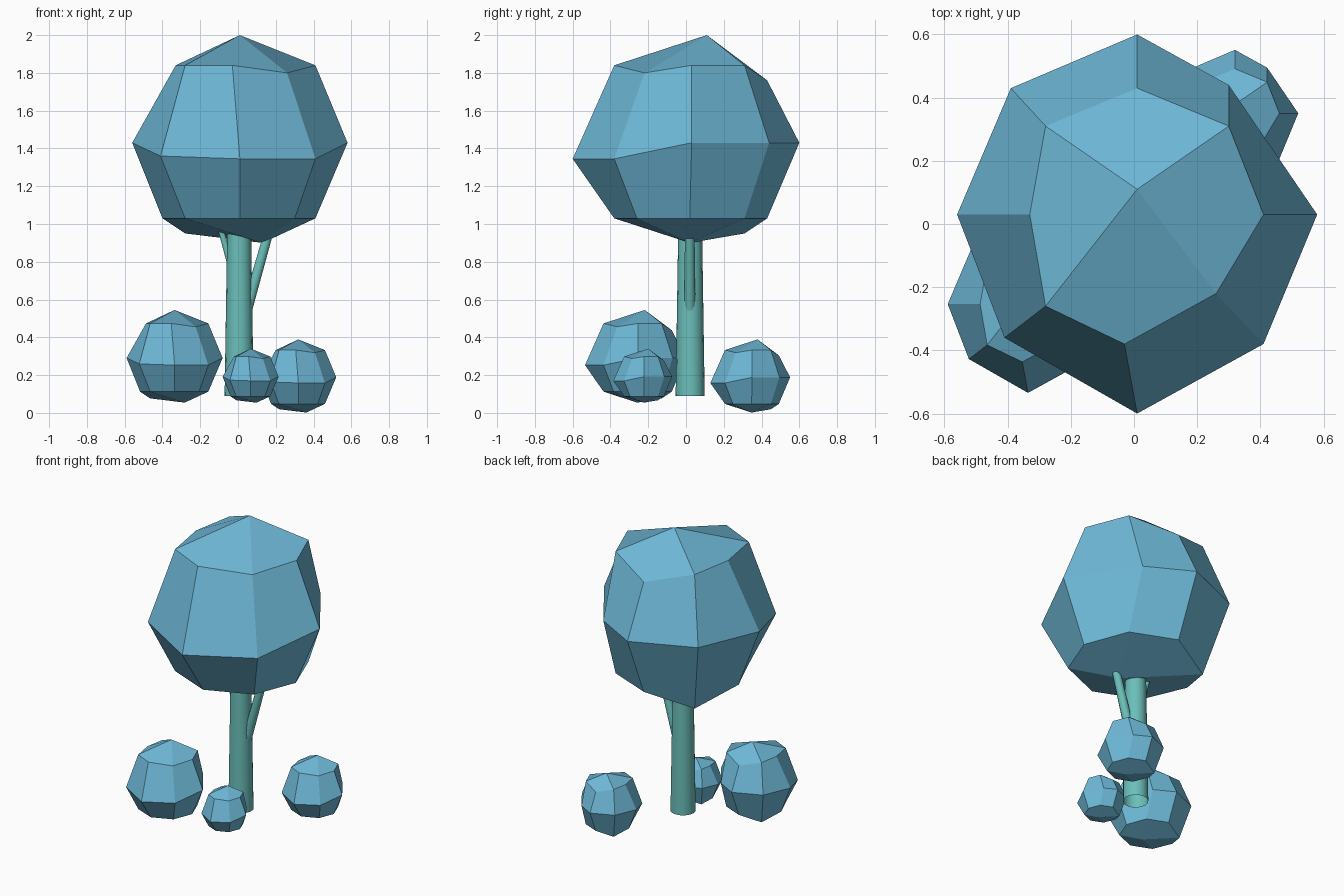
import bpy, bmesh, math
from mathutils import Vector

if "Cube" in bpy.data.objects:
    bpy.data.objects.remove(bpy.data.objects["Cube"])


def material(name, rgb):
    m = bpy.data.materials.new(name)
    m.diffuse_color = (*rgb, 1)
    m.use_nodes = True
    m.node_tree.nodes["Principled BSDF"].inputs["Base Color"].default_value = m.diffuse_color
    return m


leaf_blue = material("leaf_blue", (0.156, 0.48, 0.68))
bark_teal = material("bark_teal", (0.147, 0.52, 0.49))

# Foliage lump: pole points and three rings of eight, counter-clockwise from +x
TOP, BOTTOM = (0.01, 0.11, 2.0), (0.13, 0.02, 0.90)
UPPER = [(0.41, 0.03, 1.84), (0.30, 0.31, 1.84), (0.01, 0.43, 1.76), (-0.28, 0.31, 1.84),
         (-0.33, 0.03, 1.84), (-0.28, -0.26, 1.84), (-0.03, -0.38, 1.84), (0.26, -0.22, 1.80)]
MIDDLE = [(0.58, 0.03, 1.43), (0.30, 0.44, 1.43), (0.01, 0.60, 1.43), (-0.39, 0.43, 1.43),
          (-0.56, 0.03, 1.43), (-0.41, -0.36, 1.36), (0.01, -0.60, 1.345), (0.41, -0.38, 1.345)]
LOWER = [(0.41, 0.02, 1.03), (0.30, 0.31, 1.03), (0.01, 0.43, 1.03), (-0.28, 0.31, 0.95),
         (-0.40, 0.02, 1.03), (-0.28, -0.26, 1.03), (0.01, -0.38, 1.03), (0.30, -0.26, 1.03)]


def finish(bm, name, mat):
    bmesh.ops.recalc_face_normals(bm, faces=bm.faces[:])
    me = bpy.data.meshes.new(name)
    bm.to_mesh(me)
    bm.free()
    me.materials.append(mat)
    ob = bpy.data.objects.new(name, me)
    bpy.context.collection.objects.link(ob)
    return ob


def foliage(name, s=1.0, offset=(0, 0, 0)):
    bm = bmesh.new()
    put = lambda p: bm.verts.new(Vector(p) * s + Vector(offset))
    top, bottom = put(TOP), put(BOTTOM)
    rings = [[put(p) for p in r] for r in (UPPER, MIDDLE, LOWER)]
    for a, b in zip(rings, rings[1:]):
        for i in range(8):
            j = (i + 1) % 8
            bm.faces.new((a[i], b[i], b[j], a[j]))
    for pole, r in ((top, rings[0]), (bottom, rings[2])):
        for i in range(1, 8, 2):
            bm.faces.new((pole, r[i], r[(i + 1) % 8], r[(i + 2) % 8]))
    return finish(bm, name, leaf_blue)


def stem(name, p0, p1, r0, r1, n):
    # Tapered open tube between two points
    p0, p1 = Vector(p0), Vector(p1)
    q = (p1 - p0).to_track_quat('Z', 'Y')
    bm = bmesh.new()
    rings = []
    for p, r in ((p0, r0), (p1, r1)):
        rings.append([bm.verts.new(p + q @ Vector((r * math.cos(2 * math.pi * i / n),
                                                   r * math.sin(2 * math.pi * i / n), 0)))
                      for i in range(n)])
    for i in range(n):
        j = (i + 1) % n
        f = bm.faces.new((rings[0][i], rings[0][j], rings[1][j], rings[1][i]))
        f.smooth = True
    ob = finish(bm, name, bark_teal)
    return ob


# Crown and bushes share one shape
foliage("crown")
foliage("bush_large", 0.446, (-0.34, -0.267, -0.347))
foliage("bush_medium", 0.352, (0.316, 0.34, -0.315))
foliage("bush_small", 0.26, (0.064, -0.229, -0.18))

# Trunk and its two branches
stem("trunk", (0.006, 0.022, 0.09), (0.006, 0.022, 1.05), 0.077, 0.062, 16)
stem("branch_right", (0.045, 0.02, 0.54), (0.175, 0.02, 1.0), 0.03, 0.025, 10)
stem("branch_left", (-0.02, 0.02, 0.72), (-0.105, 0.02, 1.02), 0.02, 0.015, 10)
